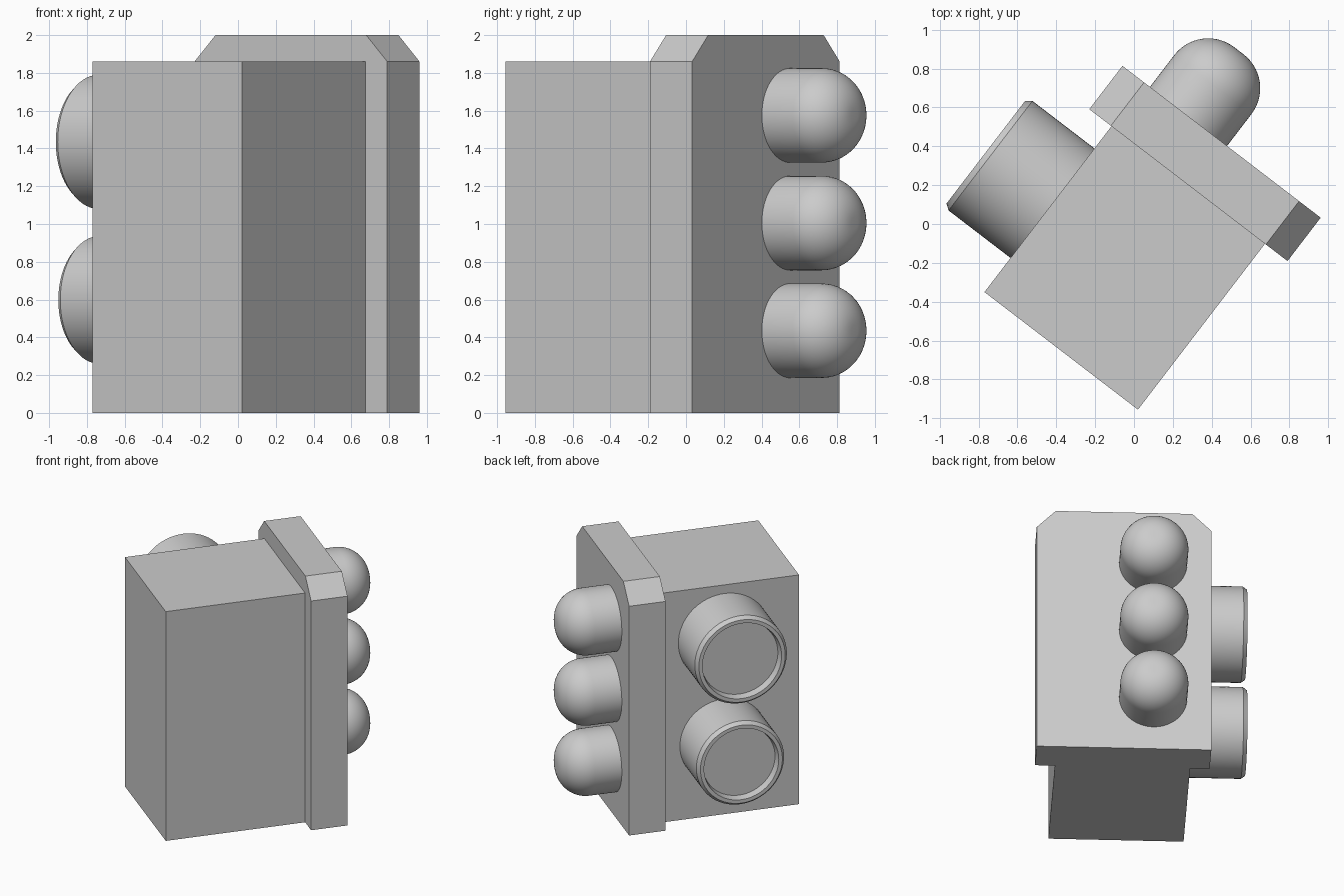
import bpy
import bmesh
from math import sin, cos, pi, radians
from mathutils import Matrix

cube = bpy.data.objects.get("Cube")
if cube:
    bpy.data.objects.remove(cube, do_unlink=True)

grey = bpy.data.materials.new("plain grey")
grey.use_nodes = True
colour = (0.6, 0.6, 0.6, 1)
grey.diffuse_color = colour
grey.node_tree.nodes["Principled BSDF"].inputs["Base Color"].default_value = colour

# The whole model is turned about the vertical axis
TURN = Matrix.Rotation(radians(-37.45), 4, 'Z')


def finish(name, bm, place, smooth=False):
    bmesh.ops.recalc_face_normals(bm, faces=bm.faces)
    bm.transform(TURN @ place)
    mesh = bpy.data.meshes.new(name)
    bm.to_mesh(mesh)
    bm.free()
    mesh.materials.append(grey)
    obj = bpy.data.objects.new(name, mesh)
    bpy.context.collection.objects.link(obj)
    if smooth:
        bpy.ops.object.select_all(action='DESELECT')
        obj.select_set(True)
        bpy.context.view_layer.objects.active = obj
        bpy.ops.object.shade_smooth_by_angle(angle=radians(30))
    return obj


def extrude_outline(name, outline, y0, y1):
    """Solid from an (x, z) outline, running from y0 to y1."""
    bm = bmesh.new()
    face = bm.faces.new([bm.verts.new((x, y0, z)) for x, z in outline])
    new = bmesh.ops.extrude_face_region(bm, geom=[face], use_keep_orig=True)["geom"]
    verts = [v for v in new if isinstance(v, bmesh.types.BMVert)]
    bmesh.ops.translate(bm, verts=verts, vec=(0, y1 - y0, 0))
    return finish(name, bm, Matrix())


def lathe(name, profile, place, sides=64):
    """Capped solid of revolution about z from (radius, height) pairs."""
    bm = bmesh.new()
    rings = [[bm.verts.new((r * cos(2 * pi * i / sides), r * sin(2 * pi * i / sides), h))
              for i in range(sides)] for r, h in profile]
    for low, high in zip(rings, rings[1:]):
        for i in range(sides):
            j = (i + 1) % sides
            bm.faces.new((low[i], low[j], high[j], high[i]))
    bm.faces.new(rings[0][::-1])
    bm.faces.new(rings[-1])
    return finish(name, bm, place, smooth=True)


# Main box
extrude_outline("main_box", [(-0.398, 0), (0.597, 0), (0.597, 1.86), (-0.398, 1.86)],
                -0.746, 0.329)

# Back plate with clipped top corners
left, right, top, clip = -0.542, 0.743, 2.0, 0.14
extrude_outline("back_plate", [(left, 0), (right, 0), (right, top - clip),
                               (right - clip, top), (left + clip, top),
                               (left, top - clip)], 0.329, 0.61)

# Three rounded bulbs on the back plate
radius, flat, shoulder = 0.25, 0.03, 0.236
dome = [(flat + (radius - flat) * cos(pi / 2 * k / 14),
         shoulder + (radius - flat) * sin(pi / 2 * k / 14)) for k in range(15)]
to_back = Matrix.Rotation(-pi / 2, 4, 'X')
for name, z in (("lower", 0.435), ("middle", 1.005), ("upper", 1.575)):
    lathe(name + "_bulb", [(radius, 0)] + dome,
          Matrix.Translation((-0.114, 0.58, z)) @ to_back)

# Two round sockets with a bevelled rim and a shallow recess
to_side = Matrix.Rotation(-pi / 2, 4, 'Y')
for name, y, z, r in (("lower", -0.165, 0.598, 0.338), ("upper", -0.17, 1.435, 0.355)):
    end = 0.452
    profile = [(r, 0), (r, end - 0.03), (r - 0.022, end), (r - 0.05, end),
               (r - 0.06, end - 0.06)]
    lathe(name + "_socket", profile, Matrix.Translation((-0.378, y, z)) @ to_side)
